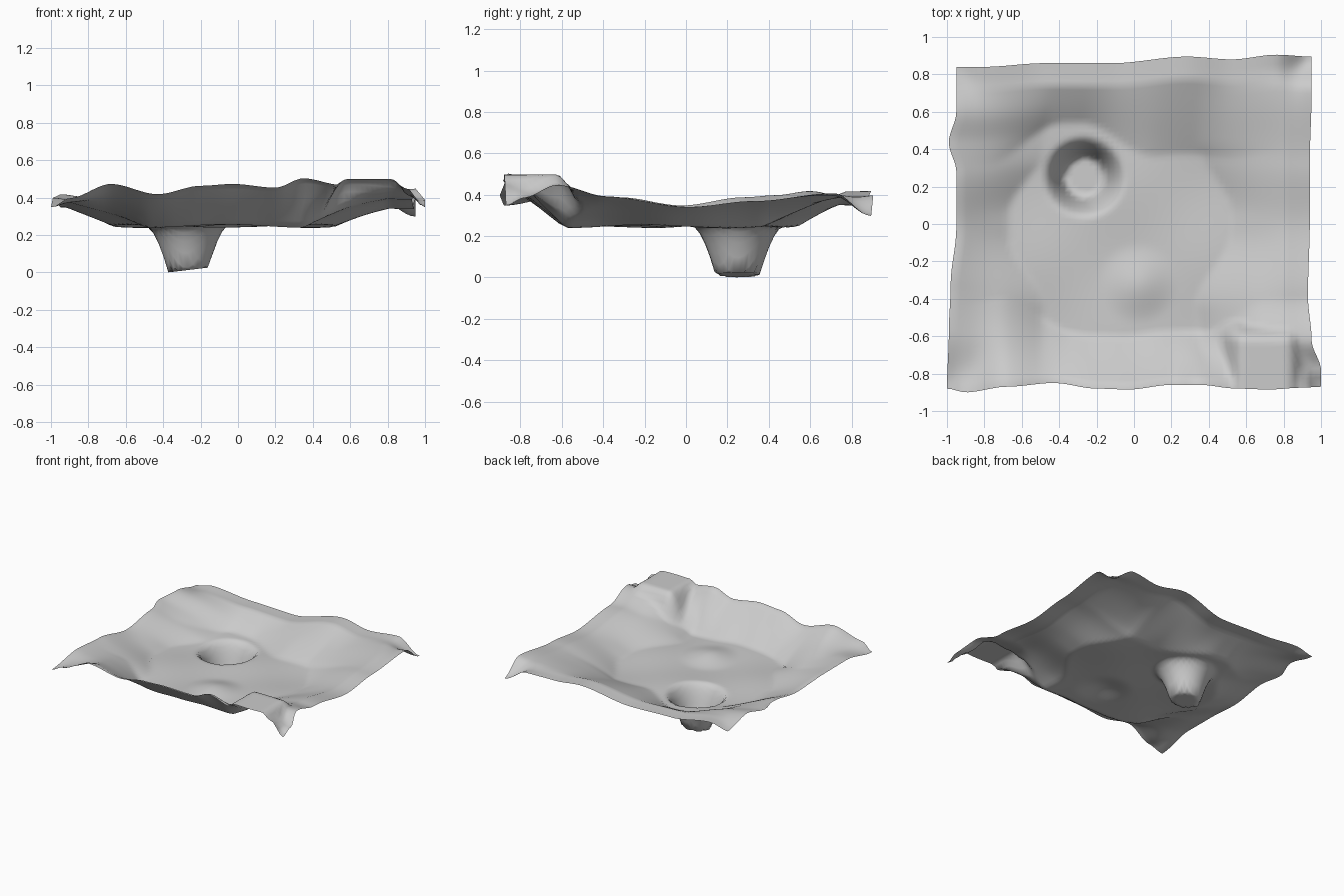
import bpy
import bmesh
from math import hypot, sin, prod

cube = bpy.data.objects.get("Cube")
if cube:
    bpy.data.objects.remove(cube, do_unlink=True)

FLOOR = 0.25
STEPS = 72

# Edge paths: (position along the edge, outward coordinate, height)
front_edge = [(-1, -.88, .36), (-.9, -.9, .41), (-.68, -.87, .485), (-.43, -.85, .43),
              (-.2, -.88, .475), (-.03, -.885, .485), (.2, -.86, .465), (.35, -.86, .515),
              (.55, -.88, .48), (.72, -.885, .51), (.9, -.875, .465), (1, -.87, .36)]
back_edge = [(-1, .84, .38), (-.85, .84, .41), (-.5, .86, .37), (-.12, .86, .36),
             (.3, .895, .43), (.55, .88, .4), (.8, .905, .41), (1, .895, .31)]
left_edge = [(-1, 1, .36), (-.9, 1, .4), (-.72, .95, .46), (-.45, .93, .4), (0, .94, .35),
             (.35, .94, .38), (.8, .95, .42), (1, .95, .31)]
right_edge = [(-1, -1, .36), (-.65, -.99, .41), (-.35, -.98, .4), (0, -.95, .36),
              (.35, -.95, .4), (.53, -.99, .41), (.72, -.95, .43), (1, -.95, .38)]


def ease(k):
    return k * k * (3 - 2 * k)


def sample(path, t):
    """Ease between the two path points around t."""
    for (t0, a0, b0), (t1, a1, b1) in zip(path, path[1:]):
        if t <= t1 + 1e-6:
            k = ease((t - t0) / (t1 - t0))
            return a0 + (a1 - a0) * k, b0 + (b1 - b0) * k
    return path[-1][1:]


def ramp(d, flat, end):
    """1 up to flat, falling to 0 at end."""
    return min(1, max(0, (end - d) / (end - flat)))


def reach(t, center, half, near, far):
    """Width of a rim slope: narrow around center, wide elsewhere."""
    return far + (near - far) * ease(ramp(abs(t - center), half, half + .4))


def surface_point(u, v):
    y0, z_front = sample(front_edge, u)
    y1, z_back = sample(back_edge, u)
    x0, z_right = sample(right_edge, v)
    x1, z_left = sample(left_edge, v)
    x = x0 + (x1 - x0) * (u + 1) / 2
    y = y0 + (y1 - y0) * (v + 1) / 2

    # Raised rim falling gradually into the basin, rounded in the corners
    sides = [(z_front, y - y0, .02, reach(x, 0, .34, .28, .48)),
             (z_back, y1 - y, .12, reach(x, -.33, .05, .32, .52)),
             (z_right, x - x0, .03, reach(y, 0, .05, .28, .5)),
             (z_left, x1 - x, .13, reach(y, 0, .05, .42, .6))]
    lift = 1 - prod(1 - ramp(d, flat, end) for h, d, flat, end in sides)
    weights = [(d + .015) ** -2 for h, d, flat, end in sides]
    rim = sum(w * side[0] for w, side in zip(weights, sides)) / sum(weights)
    z = FLOOR + (rim - FLOOR) * lift

    # Faint ripples in the basin
    z += .009 * (1 + sin(7 * x + 2) * sin(8 * y)) * (1 - lift)

    # Steep shoulder in the front left corner
    away = hypot(max(.58 - x, 0, x - .82), max(0, y + .63))
    z = max(z, FLOOR + .26 * ease(ramp(away, 0, .2)))

    # Low mound in front of the middle
    z += .04 * ease(ramp(hypot(x - .02, y + .32), 0, .22))

    # Steep pit with a slightly tilted bottom and a soft lip
    r = hypot((x + .265) / .22, (y - .25) / .22)
    depth = ramp(r, .49, 1) ** 1.7
    bottom = .025 + .12 * (x + .265)
    return x, y, z + (bottom - z) * depth


# Terrain sheet
bm = bmesh.new()
ticks = [2 * i / STEPS - 1 for i in range(STEPS + 1)]
rows = [[bm.verts.new(surface_point(u, v)) for u in ticks] for v in ticks]
for low, high in zip(rows, rows[1:]):
    for i in range(STEPS):
        bm.faces.new((low[i], low[i + 1], high[i + 1], high[i])).smooth = True
lowest = min(vert.co.z for vert in bm.verts)
for vert in bm.verts:
    vert.co.z -= lowest
mesh = bpy.data.meshes.new("terrain_sheet")
bm.to_mesh(mesh)
bm.free()

# Plain grey colour
grey = bpy.data.materials.new("plain_grey")
grey.use_nodes = True
color = (.6, .6, .6, 1)
grey.diffuse_color = color
grey.node_tree.nodes["Principled BSDF"].inputs["Base Color"].default_value = color
mesh.materials.append(grey)
terrain = bpy.data.objects.new("terrain_sheet", mesh)
bpy.context.collection.objects.link(terrain)
